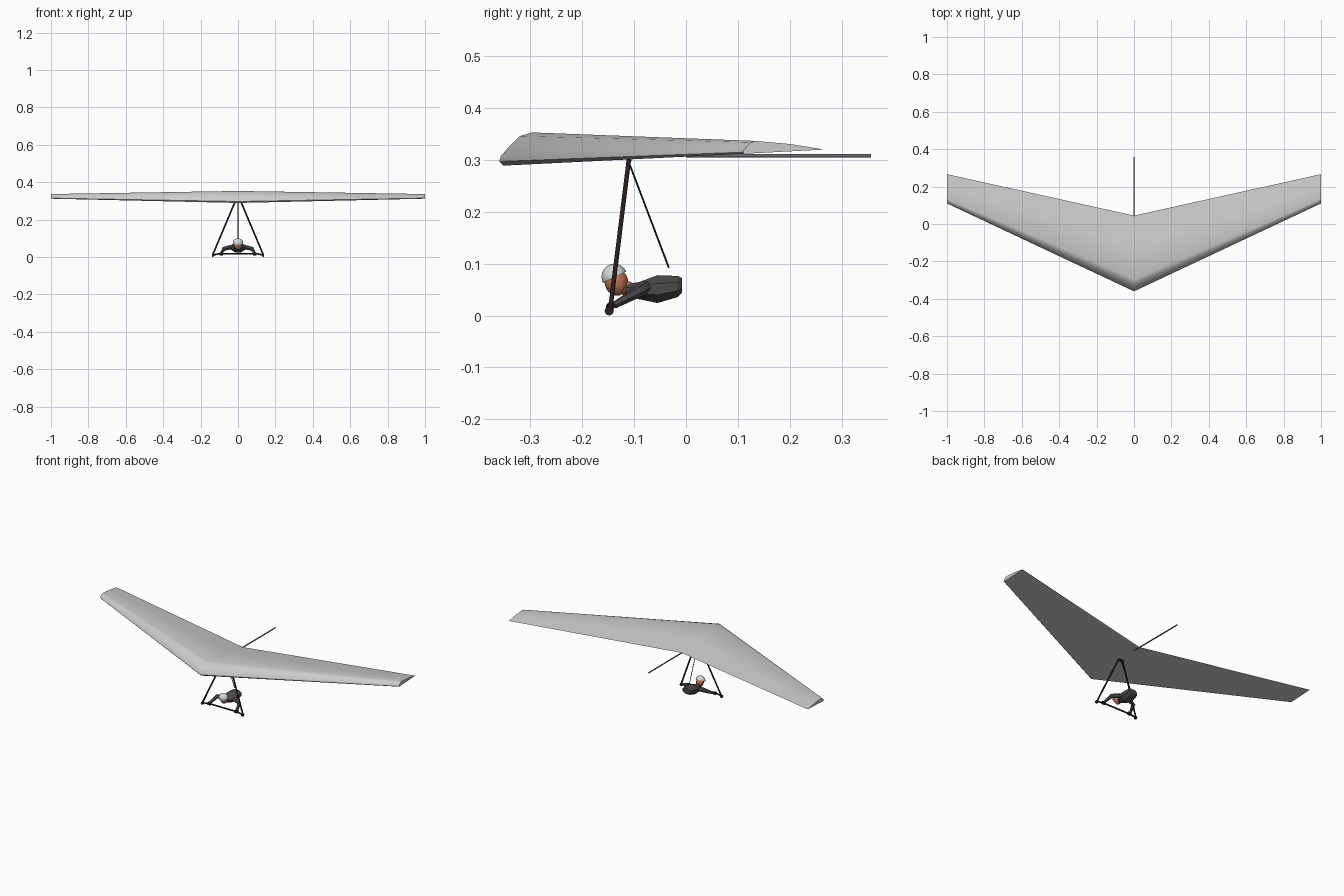
import bpy, bmesh, math
from mathutils import Vector, Matrix

cube = bpy.data.objects.get("Cube")
if cube:
    bpy.data.objects.remove(cube)


def material(name, colour):
    m = bpy.data.materials.new(name)
    m.use_nodes = True
    m.diffuse_color = (*colour, 1)
    bsdf = next(n for n in m.node_tree.nodes if n.type == "BSDF_PRINCIPLED")
    bsdf.inputs["Base Color"].default_value = (*colour, 1)
    return m


sail = material("sail grey", (0.6, 0.6, 0.6))
white = material("helmet white", (0.68, 0.7, 0.72))
skin = material("skin", (0.52, 0.17, 0.1))
suit = material("suit charcoal", (0.07, 0.07, 0.07))
black = material("frame black", (0.022, 0.012, 0.012))
metal = material("keel grey", (0.14, 0.14, 0.17))


def finish(name, bm, mat, angle=None):
    bmesh.ops.recalc_face_normals(bm, faces=bm.faces)
    mesh = bpy.data.meshes.new(name)
    bm.to_mesh(mesh)
    bm.free()
    mesh.materials.append(mat)
    obj = bpy.data.objects.new(name, mesh)
    bpy.context.collection.objects.link(obj)
    if angle:
        bpy.ops.object.select_all(action="DESELECT")
        obj.select_set(True)
        bpy.context.view_layer.objects.active = obj
        bpy.ops.object.shade_smooth_by_angle(angle=math.radians(angle))
    return obj


def loft(name, rings, mat, angle=None):
    """Skin a row of equal rings and cap both ends."""
    bm = bmesh.new()
    rows = [[bm.verts.new(p) for p in ring] for ring in rings]
    for a, b in zip(rows, rows[1:]):
        for i in range(len(a)):
            j = (i + 1) % len(a)
            bm.faces.new((a[i], a[j], b[j], b[i]))
    bm.faces.new(rows[0])
    bm.faces.new(rows[-1])
    return finish(name, bm, mat, angle)


def tube(name, points, radii, mat, sides=8):
    """Round bar along a path, with a radius at each point."""
    pts = [Vector(p) for p in points]
    rings = []
    for k, p in enumerate(pts):
        d = pts[min(k + 1, len(pts) - 1)] - pts[max(k - 1, 0)]
        turn = d.to_track_quat("Z", "Y").to_matrix()
        rings.append([p + turn @ Vector((math.cos(t), math.sin(t), 0)) * radii[k]
                      for t in (math.tau * i / sides for i in range(sides))])
    return loft(name, rings, mat, 50)


# Swept wing: one root section, scaled down towards both tips
root = [(-0.352, 0.289), (-0.36, 0.297), (-0.357, 0.307), (-0.341, 0.326),
        (-0.32, 0.346), (-0.297, 0.353), (-0.12, 0.337), (0.045, 0.31)]
taper = 0.386


def tip(x):
    return [(x, 0.11 + (y + 0.36) * taper, 0.32 + (z - 0.31) * taper) for y, z in root]


loft("wing", [tip(-1), [(0, y, z) for y, z in root], tip(1)], sail, 48)

# Keel and hang strap
tube("keel", [(0, 0, 0.308), (0, 0.357, 0.308)], [0.0035] * 2, metal)
tube("hang_strap", [(0, -0.11, 0.295), (0, -0.033, 0.092)], [0.002] * 2, black, 6)

# Control frame
tube("base_bar", [(-0.135, -0.148, 0.01), (-0.1, -0.148, 0.018),
                  (0.1, -0.148, 0.018), (0.135, -0.148, 0.01)], [0.0045] * 4, black)
tube("frame_apex", [(-0.017, -0.11, 0.299), (0.017, -0.11, 0.299)], [0.005] * 2, black)
for side, s in (("left", 1), ("right", -1)):
    tube(side + "_upright", [(s * 0.013, -0.11, 0.302), (s * 0.135, -0.146, 0.012)],
         [0.0045] * 2, black)
    tube(side + "_bar_end", [(s * 0.13, -0.148, 0.009), (s * 0.14, -0.148, 0.009)],
         [0.009] * 2, black)
    # Bent arms reaching for the bar
    tube(side + "_arm", [(s * 0.03, -0.08, 0.054), (s * 0.075, -0.095, 0.044),
                         (s * 0.09, -0.138, 0.02)], [0.014, 0.011, 0.007], suit, 6)
    tube(side + "_glove", [(s * 0.08, -0.146, 0.017), (s * 0.1, -0.146, 0.017)],
         [0.009] * 2, black, 6)

# Torso: y, centre height, half width, half height
sections = [(-0.118, 0.05, 0.014, 0.011), (-0.09, 0.048, 0.04, 0.018),
            (-0.055, 0.051, 0.041, 0.029), (-0.016, 0.056, 0.036, 0.022),
            (-0.008, 0.058, 0.029, 0.016)]
loft("torso", [[(w * math.cos(t), y, z + h * math.sin(t))
                for t in (math.tau * (i + 0.5) / 8 for i in range(8))]
               for y, z, w, h in sections], suit)


# Head and helmet
def ball(name, centre, radii, tilt, mat, dome=False):
    bm = bmesh.new()
    bmesh.ops.create_uvsphere(bm, u_segments=10, v_segments=8, radius=1)
    if dome:
        cut = bmesh.ops.bisect_plane(bm, geom=bm.verts[:] + bm.edges[:] + bm.faces[:],
                                     plane_co=(0, 0, -0.05), plane_no=(0, 0, 1),
                                     clear_inner=True)
        edges = [e for e in cut["geom_cut"] if isinstance(e, bmesh.types.BMEdge)]
        bmesh.ops.holes_fill(bm, edges=edges)
    bm.transform(Matrix.Translation(centre) @ Matrix.Rotation(tilt, 4, "X")
                 @ Matrix.Diagonal((*radii, 1)))
    return finish(name, bm, mat, 40)


ball("head", (0, -0.134, 0.064), (0.022, 0.023, 0.026), 0.2, skin)
ball("helmet", (0, -0.138, 0.075), (0.029, 0.025, 0.025), 0.45, white, True)
tube("neck", [(0, -0.13, 0.056), (0, -0.108, 0.051)], [0.013, 0.014], skin)
